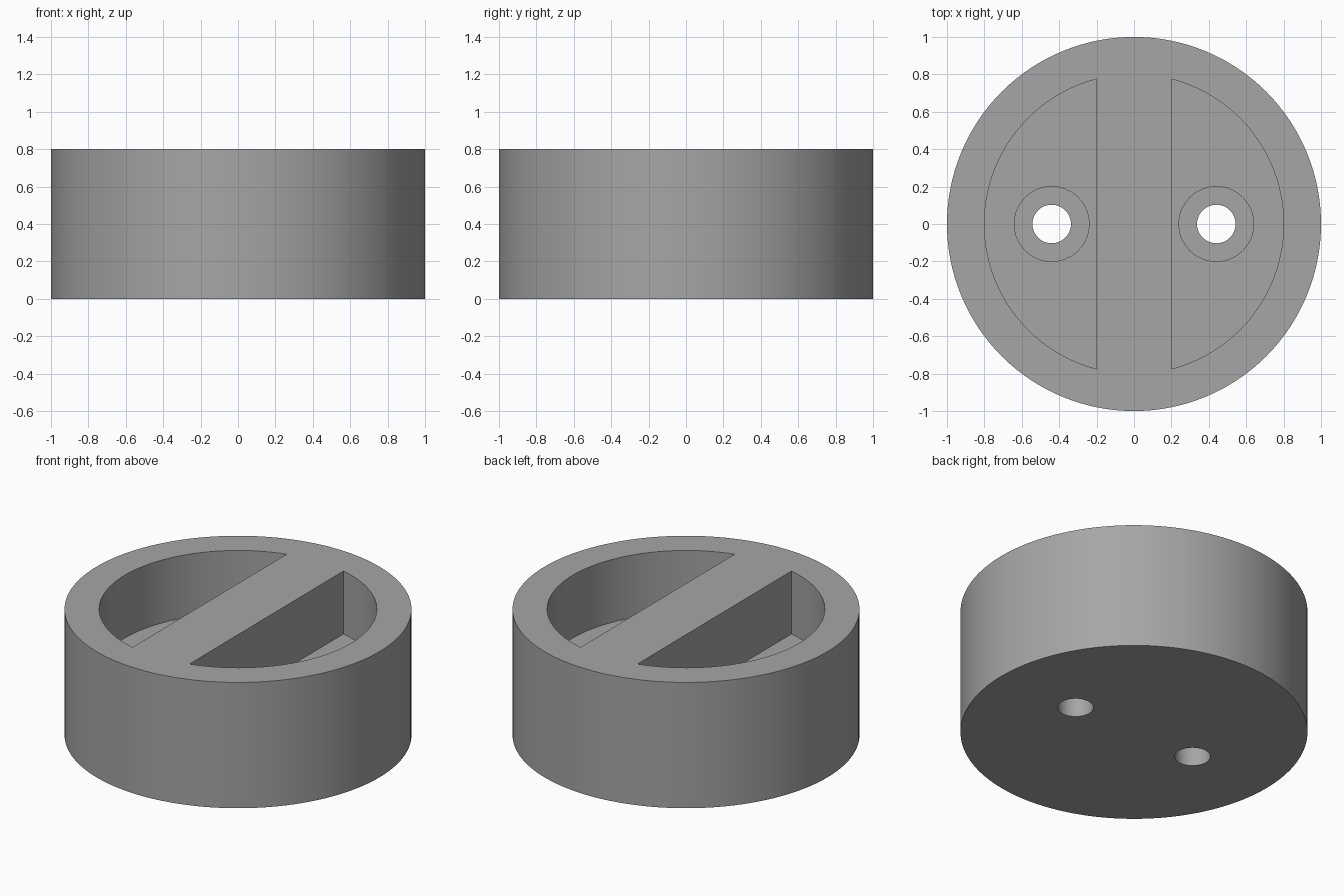
import bpy, bmesh, math

if "Cube" in bpy.data.objects:
    bpy.data.objects.remove(bpy.data.objects["Cube"])

SEG = 128
HEIGHT, FLOOR, LEDGE = 0.8, 0.4, 0.2     # top, pocket floor, counterbore floor

grey = bpy.data.materials.new("grey")
grey.diffuse_color = (0.38, 0.38, 0.38, 1)
grey.use_nodes = True
grey.node_tree.nodes["Principled BSDF"].inputs["Base Color"].default_value = grey.diffuse_color


def circle(r, cx=0.0, n=SEG):
    return [(cx + r * math.cos(2 * math.pi * i / n), r * math.sin(2 * math.pi * i / n))
            for i in range(n)]


def segment(r, x0, side, n=SEG // 2):
    """Circular segment cut off by the straight line x = side * x0."""
    a = math.acos(x0 / r)
    pts = [(r * math.cos(-a + 2 * a * i / n), r * math.sin(-a + 2 * a * i / n))
           for i in range(n + 1)]
    return pts if side > 0 else [(-x, -y) for x, y in pts]


def prism(name, outline, z0, z1):
    bm = bmesh.new()
    base = bm.faces.new([bm.verts.new((x, y, z0)) for x, y in outline])
    top = bmesh.ops.extrude_face_region(bm, geom=[base])["geom"]
    bmesh.ops.translate(bm, vec=(0, 0, z1 - z0),
                        verts=[v for v in top if isinstance(v, bmesh.types.BMVert)])
    bmesh.ops.recalc_face_normals(bm, faces=bm.faces)
    mesh = bpy.data.meshes.new(name)
    bm.to_mesh(mesh)
    bm.free()
    mesh.materials.append(grey)
    obj = bpy.data.objects.new(name, mesh)
    bpy.context.collection.objects.link(obj)
    return obj


# Round body
body = prism("round_body", circle(1.0), 0, HEIGHT)

# Half-moon pockets either side of the grip bar, with counterbored screw holes
cutters = []
for side, label in ((-1, "left"), (1, "right")):
    cx = 0.44 * side
    cutters += [
        prism(label + "_pocket_cutter", segment(0.8, 0.2, side), FLOOR, HEIGHT + 0.2),
        prism(label + "_counterbore_cutter", circle(0.2, cx, 64), LEDGE, FLOOR + 0.1),
        prism(label + "_hole_cutter", circle(0.103, cx, 48), -0.1, LEDGE + 0.1),
    ]

for cutter in cutters:
    mod = body.modifiers.new(cutter.name, "BOOLEAN")
    mod.operation = "DIFFERENCE"
    mod.solver = "EXACT"
    mod.object = cutter
    cutter.hide_render = True
    cutter.hide_set(True)

# Apply the cuts, then drop the cutters
bpy.context.view_layer.objects.active = body
body.select_set(True)
for mod in list(body.modifiers):
    bpy.ops.object.modifier_apply(modifier=mod.name)
for cutter in cutters:
    bpy.data.objects.remove(cutter, do_unlink=True)

bpy.ops.object.shade_smooth_by_angle(angle=math.radians(30))
